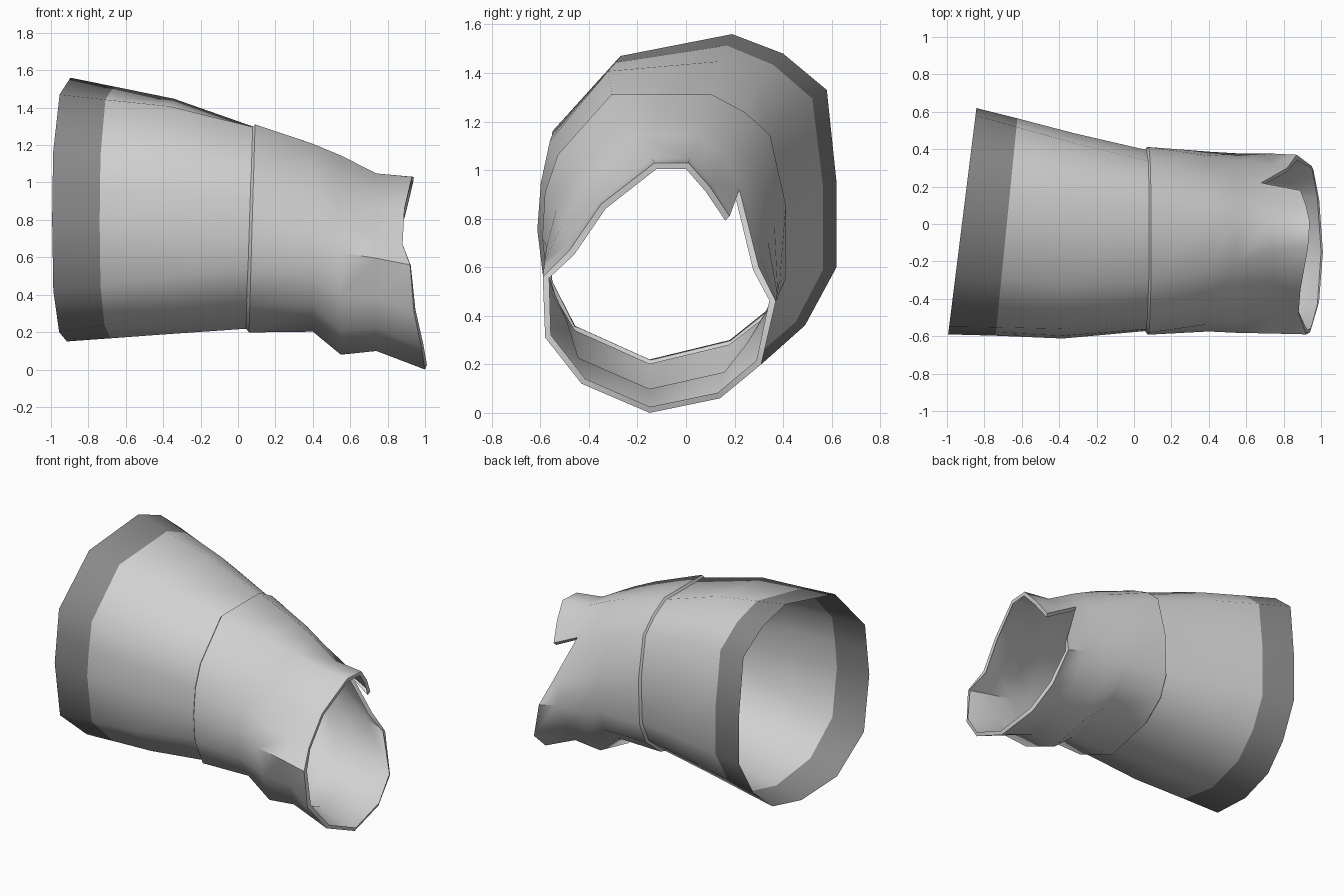
import bpy, bmesh, math
from mathutils import Vector

default = bpy.data.objects.get("Cube")
if default:
    bpy.data.objects.remove(default, do_unlink=True)


def make_material(name, value):
    mat = bpy.data.materials.new(name)
    mat.use_nodes = True
    colour = (value, value, value, 1.0)
    mat.diffuse_color = colour
    mat.node_tree.nodes["Principled BSDF"].inputs["Base Color"].default_value = colour
    return mat


light_grey = make_material("light grey cloth", 0.64)
dark_grey = make_material("dark grey trim", 0.25)

# Cross-sections (y, z), running from the top over the back, the bottom and the front
SHOULDER = [(.19, 1.56), (.40, 1.48), (.58, 1.33), (.62, .95), (.62, .60), (.49, .36), (.31, .20),
            (.04, .15), (-.29, .20), (-.54, .42), (-.59, .80), (-.57, .98), (-.55, 1.16), (-.27, 1.47)]
SEAM = [(.10, 1.29), (.23, 1.22), (.33, 1.13), (.39, .85), (.39, .56), (.33, .42), (.18, .30),
        (-.15, .22), (-.46, .36), (-.55, .54), (-.57, .72), (-.56, .90), (-.51, 1.05), (-.30, 1.29)]
# Open mouth (x, y, z), with a torn corner at the back
MOUTH = [(.94, .01, 1.03), (.92, .10, .93), (.89, .18, .81), (.82, .30, .60), (.87, .37, .46),
         (.95, .31, .20), (.98, .14, .06), (1, -.15, 0), (.98, -.43, .12), (.94, -.58, .31),
         (.92, -.59, .56), (.88, -.48, .67), (.89, -.35, .86), (.93, -.13, 1.03)]
SIDES = len(SEAM)
CORNER = 2                      # column where the cuff is torn
PINCHED = (5, 9)                # columns drawn inwards by the fold
MIDDLE = Vector((0, -.09, .75))


def mix(a, b, t):
    return a + (b - a) * t


def seam_x(z):
    return .07 + .03 * (z - MIDDLE.z)


def add_rim(bm, loop, width):
    """Turn the cloth edge inwards along a closed loop of vertices."""
    bm.normal_update()
    inner = [bm.verts.new(v.co - v.normal * width) for v in loop]
    for n in range(len(loop)):
        m = (n + 1) % len(loop)
        bm.faces.new((loop[m], loop[n], inner[n], inner[m]))


def build(name, rings, materials, dark_strips=(), rim=0):
    """Skin a list of rings into an open tube; a rim also opens the torn slit."""
    bm = bmesh.new()
    grid = [[bm.verts.new(p) for p in ring] for ring in rings]
    last = len(rings) - 2
    for i in range(last + 1):
        for j in range(SIDES):
            k = (j + 1) % SIDES
            corners = [grid[i][j], grid[i + 1][j], grid[i + 1][k], grid[i][k]]
            if rim and i == last and j == CORNER:
                corners.pop(1)  # leave the slit open beside the flap
            face = bm.faces.new(corners)
            face.material_index = 1 if i in dark_strips else 0
    if rim:
        split = CORNER + 1
        add_rim(bm, grid[-1][split:] + grid[-1][:split] + [grid[-2][CORNER]], rim)
    mesh = bpy.data.meshes.new(name)
    bm.to_mesh(mesh)
    bm.free()
    for mat in materials:
        mesh.materials.append(mat)
    obj = bpy.data.objects.new(name, mesh)
    bpy.context.collection.objects.link(obj)
    bpy.ops.object.select_all(action='DESELECT')
    obj.select_set(True)
    bpy.context.view_layer.objects.active = obj
    bpy.ops.object.shade_smooth_by_angle(angle=math.radians(50))


# Upper sleeve: slanted open end, dark trim band, slight swell, then the seam
def sleeve_ring(x, slant, t, swell):
    ring = []
    for (y0, z0), (y1, z1) in zip(SHOULDER, SEAM):
        y, z = mix(y0, y1, t), mix(z0, z1, t)
        if y < 0:
            y -= swell
        if z > MIDDLE.z:
            z += swell * (z - MIDDLE.z) * 2
        ring.append((x + slant * y, y, z))
    return ring


sleeve_rings = [sleeve_ring(-.92, .125, 0, 0),
                sleeve_ring(-.68, .10, .24, .012),
                sleeve_ring(-.35, .05, .58, .034),
                [(seam_x(z) + .02, y, z) for y, z in SEAM]]
build("upper_sleeve", sleeve_rings, (light_grey, dark_grey), dark_strips=(0,))


# Lower sleeve: overlaps the seam, sags into a fold underneath, ends in the torn mouth
def cuff_ring(x, t_top, t_bottom, pinch):
    ring = []
    for j, ((y0, z0), (_, y1, z1)) in enumerate(zip(SEAM, MOUTH)):
        height = min(max((z0 - .35) / .6, 0), 1)
        t = mix(t_bottom, t_top, height)
        y = mix(y0, y1, t)
        if j in PINCHED:
            y = mix(y, MIDDLE.y, pinch)
        ring.append((x, y, mix(z0, z1, t)))
    return ring


def lip_ring(shift, grow):
    ring = []
    for y, z in SEAM:
        away = Vector((0, y, z)) - MIDDLE
        point = MIDDLE + away + away.normalized() * grow
        ring.append((seam_x(z) + shift, point.y, point.z))
    return ring


cuff_rings = [lip_ring(-.012, 0), lip_ring(.005, .022),
              cuff_ring(.40, .32, .08, 0), cuff_ring(.55, .56, .64, .12),
              cuff_ring(.74, .93, .55, .16), MOUTH]
cuff_rings[-2][CORNER] = (.68, .22, .92)
build("lower_sleeve", cuff_rings, (light_grey,), rim=.027)
